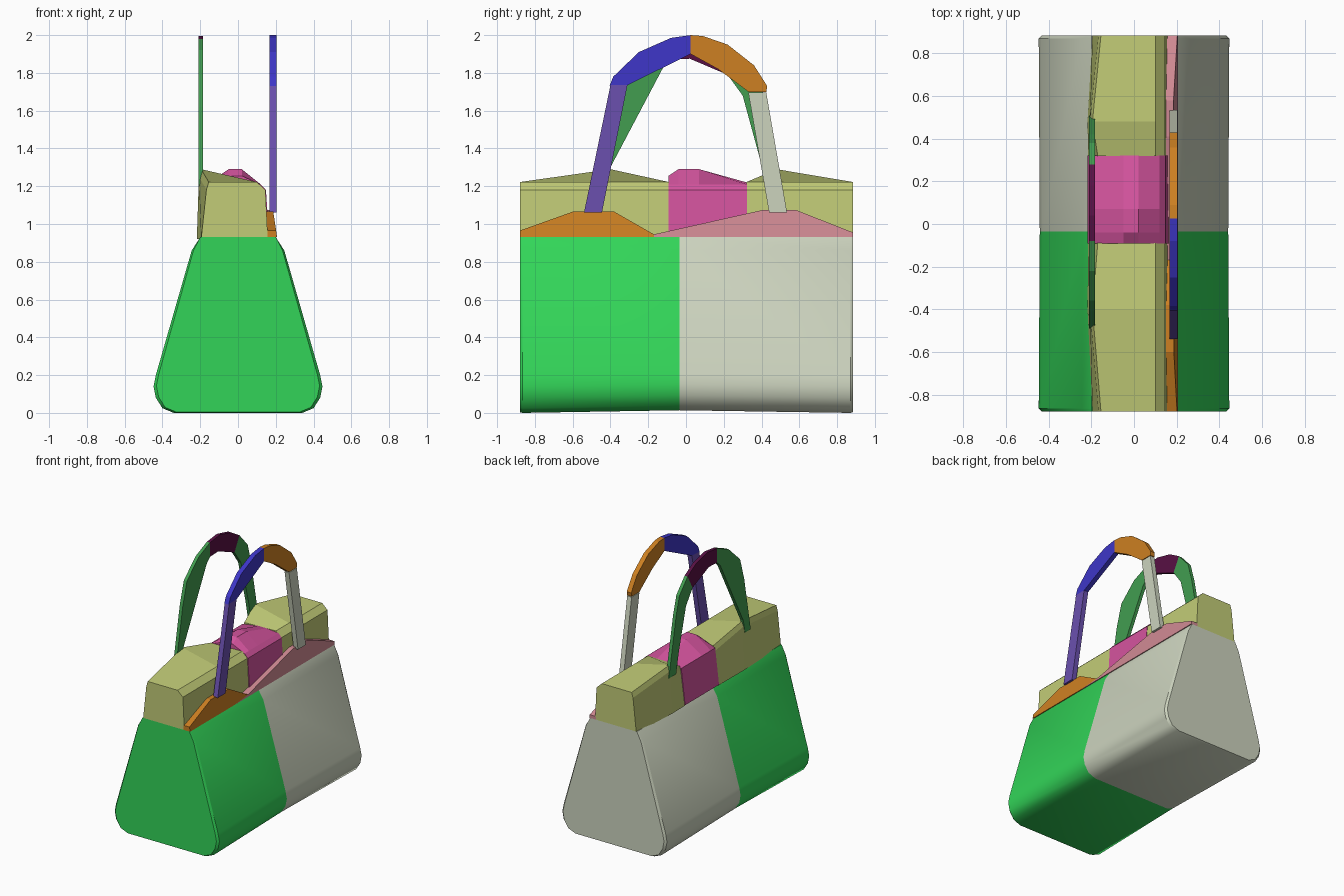
import bpy, bmesh, math

cube = bpy.data.objects.get("Cube")
if cube:
    bpy.data.objects.remove(cube, do_unlink=True)


def material(name, rgb):
    """Flat colour from 0-255 screen values, stored as linear."""
    lin = [((c / 255 + 0.055) / 1.055) ** 2.4 for c in rgb] + [1]
    m = bpy.data.materials.new(name)
    m.use_nodes = True
    m.diffuse_color = lin
    m.node_tree.nodes["Principled BSDF"].inputs["Base Color"].default_value = lin
    return m


green = material("bright green", (50, 212, 88))
grey = material("pale grey", (204, 211, 190))
olive = material("olive yellow", (194, 204, 119))
pink = material("pink", (212, 84, 158))
orange = material("orange", (205, 128, 34))
salmon = material("salmon", (208, 138, 147))
purple = material("purple", (107, 80, 175))
blue = material("blue", (62, 54, 200))
leaf = material("leaf green", (66, 157, 80))
maroon = material("maroon", (88, 16, 68))


def loft(name, rings, mats, smooth=0):
    """Skin matching closed rings of points and cap both ends."""
    bm = bmesh.new()
    loops = [[bm.verts.new(p) for p in ring] for ring in rings]
    n = len(loops[0])
    for a, b in zip(loops, loops[1:]):
        for i in range(n):
            j = (i + 1) % n
            bm.faces.new((a[i], a[j], b[j], b[i]))
    bm.faces.new(loops[0])
    bm.faces.new(loops[-1])
    bmesh.ops.recalc_face_normals(bm, faces=bm.faces)
    mesh = bpy.data.meshes.new(name)
    bm.to_mesh(mesh)
    bm.free()
    for m in mats:
        mesh.materials.append(m)
    if smooth:
        mesh.polygons.foreach_set("use_smooth", [True] * len(mesh.polygons))
        mesh.set_sharp_from_angle(angle=math.radians(smooth))
    obj = bpy.data.objects.new(name, mesh)
    bpy.context.collection.objects.link(obj)
    return obj


def plate(name, outline, x0, x1, mat):
    """Side outline (y, z) given thickness along x."""
    return loft(name, [[(x, y, z) for y, z in outline] for x in (x0, x1)], [mat])


# Body: mirrored trapezoid section with rounded lower corners
half = [(0.20, 0.93), (0.245, 0.86), (0.435, 0.2), (0.447, 0.14),
        (0.435, 0.08), (0.40, 0.025), (0.34, 0.0)]
section = half + [(-x, z) for x, z in reversed(half)]


def body_ring(y, inset, lift):
    return [(x - math.copysign(inset * min(1, (0.93 - z) * 9), x), y,
             z + lift * (1 - z / 0.93)) for x, z in section]


body = loft("bag_body", [body_ring(-0.88, 0.015, 0.004), body_ring(-0.865, 0, 0),
                         body_ring(-0.035, 0.005, 0.014),
                         body_ring(0.87, 0, 0), body_ring(0.885, 0.015, 0.004)],
            [green, grey], 35)
for face in body.data.polygons:
    face.material_index = int(face.center.y > -0.035)


# Top covers: high edge on the -x side, peaking where the handle meets it
def cover_ring(y, ridge_x, ridge_z, foot_x):
    return [(foot_x, y, 0.92), (ridge_x - 0.012, y, ridge_z - 0.04),
            (ridge_x, y, ridge_z), (0.10, y, 1.222), (0.145, y, 1.18),
            (0.158, y, 0.92)]


covers = {"front_cover": (-0.88, -0.40, -0.09), "back_cover": (0.885, 0.48, 0.32)}
for name, (end, peak, inner) in covers.items():
    loft(name, [cover_ring(end, -0.155, 1.222, -0.195),
                cover_ring(peak, -0.195, 1.29, -0.218),
                cover_ring(inner, -0.17, 1.215, -0.215)], [olive])


# Centre strap crossing over the top
def strap_ring(y, top):
    return [(-0.218, y, 0.925), (-0.185, y, 1.20), (-0.05, y, top), (0.02, y, top),
            (0.12, y, 1.21), (0.148, y, 1.18), (0.165, y, 0.925)]


loft("centre_strap", [strap_ring(-0.092, 1.255), strap_ring(-0.04, 1.29),
                      strap_ring(0.07, 1.29), strap_ring(0.322, 1.22)], [pink])

# Side flaps: plates whose outer face leans inwards towards the top
flaps = [
    ("front_flap", [(-0.88, 0.93), (-0.88, 0.965), (-0.60, 1.065), (-0.38, 1.065),
                    (-0.17, 0.945), (-0.17, 0.93)], orange),
    ("back_flap", [(-0.34, 0.93), (-0.17, 0.945), (0.41, 1.075), (0.58, 1.075),
                   (0.885, 0.955), (0.885, 0.93)], salmon)]
for name, outline, mat in flaps:
    flap = plate(name, outline, 0.15, 0.207, mat)
    for v in flap.data.vertices:
        if v.co.x > 0.18:
            v.co.x -= (v.co.z - 0.93) * 0.15

# Handle on the +x side: two straight legs and a two-part arch
right_parts = [
    ("right_handle_front_leg", [(-0.54, 1.06), (-0.445, 1.06), (-0.31, 1.735),
                                (-0.40, 1.735)], purple),
    ("right_handle_front_arch", [(-0.405, 1.73), (-0.31, 1.735), (0.025, 1.90),
                                 (0.025, 2.0), (-0.08, 1.985), (-0.25, 1.91),
                                 (-0.385, 1.78)], blue),
    ("right_handle_back_arch", [(0.025, 1.90), (0.17, 1.82), (0.33, 1.70),
                                (0.425, 1.70), (0.43, 1.73), (0.36, 1.84),
                                (0.22, 1.95), (0.09, 1.995), (0.025, 2.0)], orange),
    ("right_handle_back_leg", [(0.44, 1.06), (0.535, 1.06), (0.425, 1.695),
                               (0.33, 1.695)], grey)]
for name, outline, mat in right_parts:
    plate(name, outline, 0.167, 0.205, mat)

# Handle on the -x side: curved legs joined by a short grip
left_parts = [
    ("left_handle_front_leg", [(-0.49, 1.2), (-0.42, 1.2), (-0.40, 1.3),
                               (-0.12, 1.83), (-0.08, 1.87), (-0.08, 1.98),
                               (-0.22, 1.92), (-0.36, 1.79), (-0.41, 1.62)], leaf),
    ("left_handle_grip", [(-0.08, 1.87), (0.02, 1.875), (0.22, 1.79), (0.28, 1.90),
                          (0.18, 1.96), (0.04, 1.995), (-0.08, 1.98)], maroon),
    ("left_handle_back_leg", [(0.28, 1.90), (0.22, 1.79), (0.30, 1.68), (0.39, 1.35),
                              (0.42, 1.2), (0.51, 1.2), (0.42, 1.65),
                              (0.38, 1.79)], leaf)]
for name, outline, mat in left_parts:
    plate(name, outline, -0.21, -0.184, mat)
